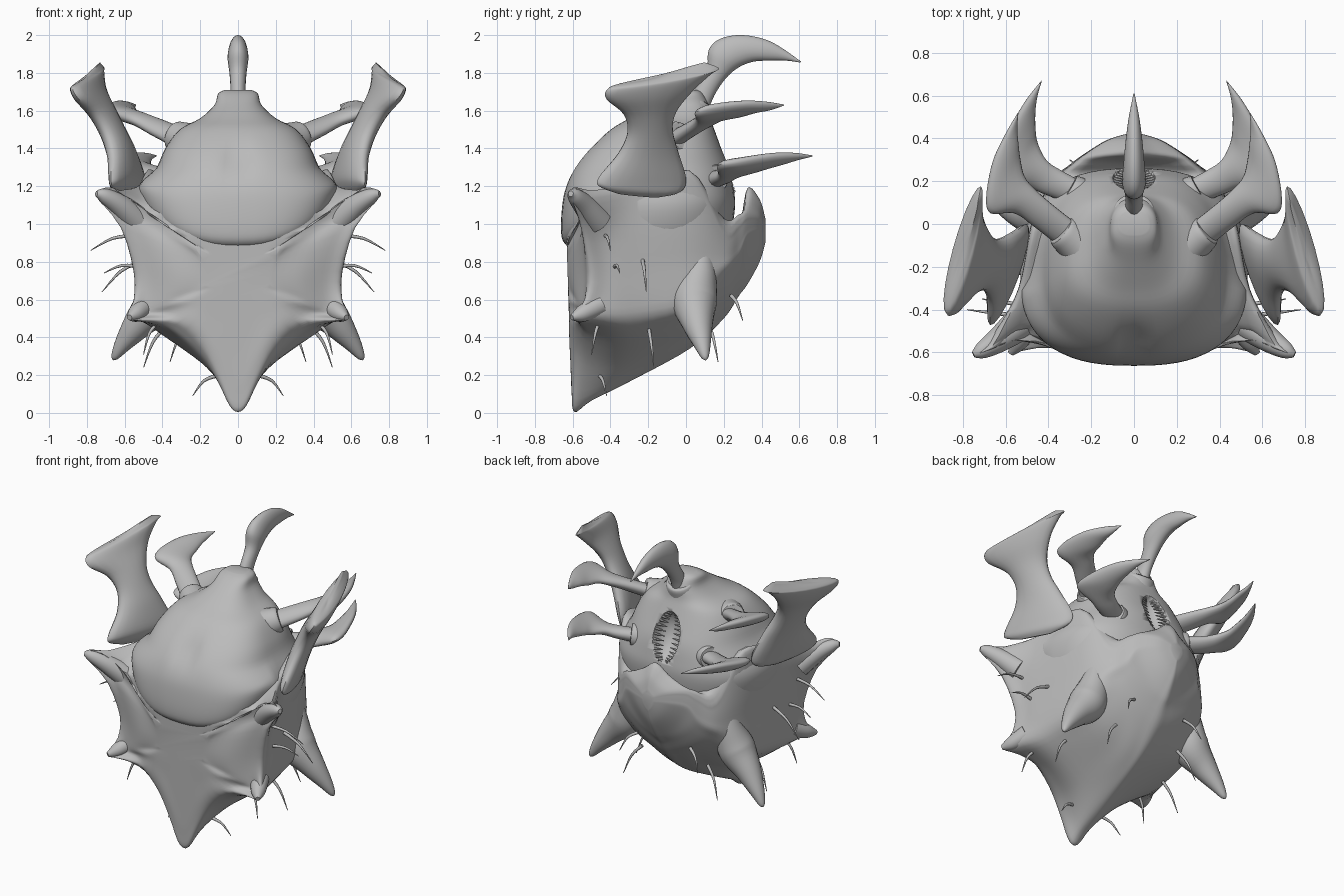
import bpy, bmesh, math
from mathutils import Vector, Matrix

if "Cube" in bpy.data.objects:
    bpy.data.objects.remove(bpy.data.objects["Cube"])

grey = bpy.data.materials.new("stone_grey")
grey.diffuse_color = (0.5, 0.5, 0.5, 1)
grey.use_nodes = True
grey.node_tree.nodes["Principled BSDF"].inputs["Base Color"].default_value = grey.diffuse_color


def catmull(pts, sub, closed=False):
    """Smooth curve through points of any dimension."""
    n, out = len(pts), []
    for i in range(n if closed else n - 1):
        g = (lambda k: pts[k % n]) if closed else (lambda k: pts[max(0, min(n - 1, k))])
        for s in range(sub):
            t = s / sub
            out.append(tuple(0.5 * (2 * b + (c - a) * t + (2 * a - 5 * b + 4 * c - d) * t * t
                                    + (3 * b - a - 3 * c + d) * t ** 3)
                             for a, b, c, d in zip(g(i - 1), g(i), g(i + 1), g(i + 2))))
    if not closed:
        out.append(tuple(pts[-1]))
    return out


def finish(name, bm, angle=50):
    bmesh.ops.recalc_face_normals(bm, faces=bm.faces)
    me = bpy.data.meshes.new(name)
    bm.to_mesh(me)
    bm.free()
    me.materials.append(grey)
    ob = bpy.data.objects.new(name, me)
    bpy.context.collection.objects.link(ob)
    bpy.context.view_layer.objects.active = ob
    for o in bpy.context.selected_objects:
        o.select_set(False)
    ob.select_set(True)
    bpy.ops.object.shade_smooth_by_angle(angle=math.radians(angle))
    return ob


def add_loft(bm, rings):
    vs = [[bm.verts.new(p) for p in r] for r in rings]
    n = len(vs[0])
    for a, b in zip(vs, vs[1:]):
        for i in range(n):
            bm.faces.new((a[i], a[(i + 1) % n], b[(i + 1) % n], b[i]))
    bm.faces.new(vs[0][::-1])
    bm.faces.new(vs[-1])


def blade(name, sections, normal, side=1):
    """Lens-shaped blade between a left and a right edge: (left, right, half thickness)."""
    nv = Vector(normal).normalized()
    rings = []
    for s in catmull([(*l, *r, t) for l, r, t in sections], 5):
        l, r, t = Vector(s[:3]), Vector(s[3:6]), max(s[6], 0.001)
        ring = []
        for k in range(20):
            a = math.tau * k / 20
            p = (l + r) / 2 + (r - l) / 2 * math.cos(a) + nv * t * math.sin(a)
            ring.append((p.x * side, p.y, p.z))
        rings.append(ring)
    bm = bmesh.new()
    add_loft(bm, rings)
    return finish(name, bm)


def add_tube(bm, path, sides=16, sub=5, flip=1):
    """Tapered round tube along (x, y, z, radius) points."""
    pts = catmull(path, sub)
    rings = []
    for i, p in enumerate(pts):
        d = Vector(pts[min(i + 1, len(pts) - 1)][:3]) - Vector(pts[max(i - 1, 0)][:3])
        q = d.to_track_quat('Z', 'Y')
        ring = []
        for k in range(sides):
            a = math.tau * k / sides
            v = Vector(p[:3]) + q @ Vector((math.cos(a), math.sin(a), 0)) * max(p[3], 0.001)
            ring.append((v.x * flip, v.y, v.z))
        rings.append(ring)
    add_loft(bm, rings)


# Shell: half outlines (x, z) from front to back, with the depth of the flared front rim
front = [(0, 1.1), (.3, 1.1), (.5, 1.07), (.66, 1.19), (.745, 1.15), (.62, .98), (.55, .75), (.55, .6),
         (.58, .5), (.46, .49), (.33, .46), (.2, .34), (.11, .18), (.045, .04), (0, .005)]
front_y = [-.61, -.59, -.5, -.58, -.61, -.55, -.51, -.53, -.6, -.58, -.57, -.58, -.585, -.59, -.59]
second = [(0, 1.15), (.3, 1.14), (.48, 1.12), (.62, 1.18), (.66, 1.1), (.57, .96), (.535, .75), (.53, .6),
          (.54, .5), (.43, .46), (.32, .4), (.19, .28), (.1, .16), (.04, .08), (0, .065)]
second_y = [-.45] * 3 + [-.5, -.52, -.45, -.42, -.44] + [-.5] * 7
middle = [(0, 1.2), (.3, 1.2), (.47, 1.2), (.53, 1.2), (.54, 1.14), (.535, .97), (.52, .75), (.51, .6),
          (.49, .5), (.42, .43), (.32, .36), (.2, .28), (.12, .225), (.05, .18), (0, .165)]
rear = [(0, 1.2), (.2, 1.2), (.4, 1.26), (.46, 1.28), (.475, 1.2), (.475, .98), (.465, .8), (.465, .67),
        (.45, .56), (.36, .5), (.27, .45), (.18, .41), (.1, .37), (.04, .35), (0, .34)]


def dome(w, top, side, low):
    """Half outline with a gently sloped top and a keeled underside."""
    mid = (top + low) / 2 if top > side else (side + low) / 2
    pts = [(0, top), (w * .4, (top + side) / 2), (w * .85, side)]
    for i in range(12):
        a = -.9 + i * (.9 + math.pi / 2) / 11
        u = max(0, a) / (math.pi / 2)
        x = w * (math.cos(a) * .45 + (1 - u) * .55 if a > 0 else .9 + .1 * math.cos(a))
        pts.append((x, mid + (side - mid) * -math.sin(a) if a < 0 else
                    mid - (mid - low) * (.45 * math.sin(a) + .55 * u)))
    return pts


def with_y(half, ys):
    return [(x, y, z) for (x, z), y in zip(half, ys)]


def inset(f):
    pts = [(x * f, .74 + (z - .74) * f) for x, z in front]
    return with_y(pts, [min(-.545, -.632 + 1.8 * max(0, x - .2) ** 2) + .03 * max(0, 1 - z / .9) for x, z in pts])


stack = [inset(.3), inset(.6), inset(.86), with_y(front, front_y), with_y(second, second_y)]
stack += [with_y(h, [y] * 15) for y, h in (
    (-.3, middle), (0.02, rear), (.2, dome(.385, .97, 1.03, .5)), (.28, dome(.295, .99, 1.05, .62)),
    (.325, dome(.235, 1.19, 1.07, .68)), (.39, dome(.13, 1.13, 1.05, .8)), (.42, dome(.04, 1.03, 1.0, .9)))]
flat = []
for half in stack:
    loop = half + [(-x, y, z) for x, y, z in half[-2:0:-1]]
    flat.append([c for p in catmull(loop, 3, True) for c in p])
bm = bmesh.new()
add_loft(bm, [list(zip(r[0::3], r[1::3], r[2::3])) for r in catmull(flat, 5)])
finish("shell", bm, 60)

# Head: rounded rings (z, front y, back y, half width), lip lifted at the sides, shallow brow crease
levels = [(.86, -.58, .1, .4), (.9, -.645, .2, .47), (.97, -.662, .24, .51), (1.1, -.655, .26, .53),
          (1.2, -.635, .25, .495), (1.3, -.59, .23, .43), (1.4, -.51, .19, .385), (1.5, -.4, .15, .31),
          (1.56, -.3, .13, .2), (1.63, -.19, .12, .125), (1.69, -.1, .09, .105), (1.71, -.05, .06, .07)]
rings = []
for z, yf, yb, w in catmull(levels, 4):
    ring = []
    for k in range(64):
        a = math.tau * k / 64
        c, s = math.cos(a), math.sin(a)
        x = w * math.copysign(abs(c) ** .77, c)
        yc = yf * .55 + yb * .45
        y = yc + (yb - yc if s > 0 else yc - yf) * math.copysign(abs(s) ** .77, s)
        lift = 0
        if s < 0:
            y += .04 * math.exp(-(x / .06) ** 2 - ((z - 1.34) / .09) ** 2)
            lift = .17 * min(1, abs(x) / .5) ** 2.5 * max(0, min(1, (1.3 - z) / .4))
        ring.append((x, y, z + lift))
    rings.append(ring)
bm = bmesh.new()
add_loft(bm, rings)
head = finish("head", bm)

# Mouth hollow cut into the back of the head
tilt = Matrix.Translation((0, .235, 1.33)) @ Matrix.Rotation(.35, 4, 'X')
bm = bmesh.new()
bmesh.ops.create_uvsphere(bm, u_segments=32, v_segments=16, radius=1,
                          matrix=tilt @ Matrix.Diagonal((.1, .12, .17, 1)))
cutter = finish("mouth_cutter", bm)
cutter.hide_render = True
cutter.hide_viewport = True
mod = head.modifiers.new("mouth", 'BOOLEAN')
mod.operation, mod.object, mod.solver = 'DIFFERENCE', cutter, 'EXACT'

# Teeth along both sides of the mouth
bm = bmesh.new()
for side in (1, -1):
    for i in range(13):
        a = -1.2 + 2.4 * i / 12
        p0 = tilt @ Vector((.1 * math.cos(a), -.035, .165 * math.sin(a)))
        p1 = tilt @ Vector((.03 * math.cos(a), -.05, .155 * math.sin(a)))
        add_tube(bm, [(*p0, .009), (*p1, .003)], 6, 1, side)
finish("teeth", bm)

# Top horn
top = [(0, 1.62, .11, 1.58, .05), (.05, 1.72, .15, 1.68, .04), (.11, 1.82, .21, 1.77, .045),
       (.12, 1.92, .28, 1.83, .055), (.18, 1.98, .36, 1.86, .05), (.3, 2.0, .45, 1.865, .04),
       (.45, 1.965, .53, 1.865, .025), (.61, 1.86, .605, 1.855, .003)]
blade("top_horn", [((0, a, b), (0, c, d), t) for a, b, c, d, t in top], (1, 0, 0))

# Side axes, side horns, shell spikes and shell corner horns
axe = [(-.36, 1.16, -.15, 1.14, .01), (-.46, 1.2, -.03, 1.17, .04), (-.46, 1.25, 0, 1.24, .055),
       (-.36, 1.37, -.04, 1.38, .06), (-.31, 1.48, -.07, 1.5, .06), (-.33, 1.58, -.05, 1.6, .06),
       (-.42, 1.66, .04, 1.71, .06), (-.42, 1.71, .14, 1.8, .055), (-.36, 1.735, .175, 1.825, .04),
       (-.2, 1.765, .1, 1.855, .01)]


def axe_point(y, z):
    return (.5 + .25 * min(1, max(0, z - 1.2) / .55) ** 1.5 - (.36 if y < 0 else .2) * y, y, z)


upper = [((.33, -.12, 1.43), (.24, -.02, 1.46), .05), ((.47, -.01, 1.5), (.38, .09, 1.52), .042),
         ((.56, .05, 1.55), (.46, .16, 1.55), .038), ((.67, .05, 1.59), (.51, .22, 1.57), .038),
         ((.69, .13, 1.62), (.53, .3, 1.58), .035), ((.66, .29, 1.64), (.54, .38, 1.6), .028),
         ((.6, .42, 1.64), (.545, .45, 1.61), .018), ((.542, .52, 1.63), (.54, .52, 1.63), .003)]
lower = [((.27, .08, 1.22), (.19, .17, 1.24), .05), ((.42, .14, 1.24), (.34, .25, 1.26), .042),
         ((.5, .17, 1.26), (.41, .3, 1.28), .038), ((.61, .17, 1.31), (.45, .38, 1.29), .038),
         ((.63, .26, 1.33), (.46, .45, 1.31), .035), ((.58, .44, 1.36), (.46, .53, 1.33), .028),
         ((.51, .57, 1.365), (.45, .6, 1.35), .018), ((.432, .67, 1.36), (.43, .67, 1.36), .003)]
spike = [(.37, .09, .92, .04), (.38, .07, .75, .09), (.42, .045, .6, .12), (.52, .06, .48, .085),
         (.605, .085, .37, .048), (.65, .1, .3, .022), (.66, .105, .28, .004)]
corner_horns = [[(.54, -.47, 1.02, .08), (.63, -.54, 1.1, .06), (.71, -.59, 1.15, .04), (.75, -.61, 1.16, .015)],
                [(.49, -.46, .57, .06), (.54, -.55, .525, .045), (.575, -.605, .505, .015)]]
for side, tag in ((1, "right"), (-1, "left")):
    blade("side_axe_" + tag, [(axe_point(a, b), axe_point(c, d), t) for a, b, c, d, t in axe],
          (1, .34, -.4), side)
    blade("upper_horn_" + tag, upper, (-.3, -.1, 1), side)
    blade("lower_horn_" + tag, lower, (-.15, -.15, 1), side)
    for part, paths in (("shell_spike_", [spike]), ("corner_horns_", corner_horns)):
        bm = bmesh.new()
        for path in paths:
            add_tube(bm, path, 20, 5, side)
        finish(part + tag, bm)

# Sleeves with rolled collars where the horns leave the head
collars = [("top", (0, .05, 1.64), (0, .5, .86), .08)]
for s in (1, -1):
    collars += [("upper", (.32 * s, -.045, 1.46), (.8 * s, .6, .35), .068),
                ("lower", (.28 * s, .15, 1.24), (.8 * s, .5, .1), .062)]
for name, pos, axis, r in collars:
    d = Vector(axis).normalized()
    bm = bmesh.new()
    add_tube(bm, [(*(Vector(pos) + d * t), r * k) for t, k in
                  ((-.16, 2.1), (-.08, 1.55), (-.02, 1.32), (.015, 1.2), (.03, 1.0), (.015, .6))], 24, 3)
    finish(name + "_collar", bm)

# Thin bristles on the shell: root and tip
bristles = [((.52, -.43, .94), (.78, -.4, .86)), ((.5, -.38, .77), (.71, -.35, .74)),
            ((.5, -.23, .81), (.72, -.21, .64)), ((.38, -.2, .46), (.5, -.17, .24)),
            ((.42, -.46, .48), (.5, -.5, .31)), ((.1, -.46, .2), (.24, -.42, .09)),
            ((.25, .12, .47), (.36, .17, .27)), ((.2, .24, .62), (.3, .3, .49))]
bm = bmesh.new()
for side in (1, -1):
    for a, b in bristles:
        mid = (Vector(a) + Vector(b)) / 2 + Vector((.01, 0, .025))
        add_tube(bm, [(*a, .011), (*mid, .008), (*b, .002)], 8, 4, side)
finish("bristles", bm)
